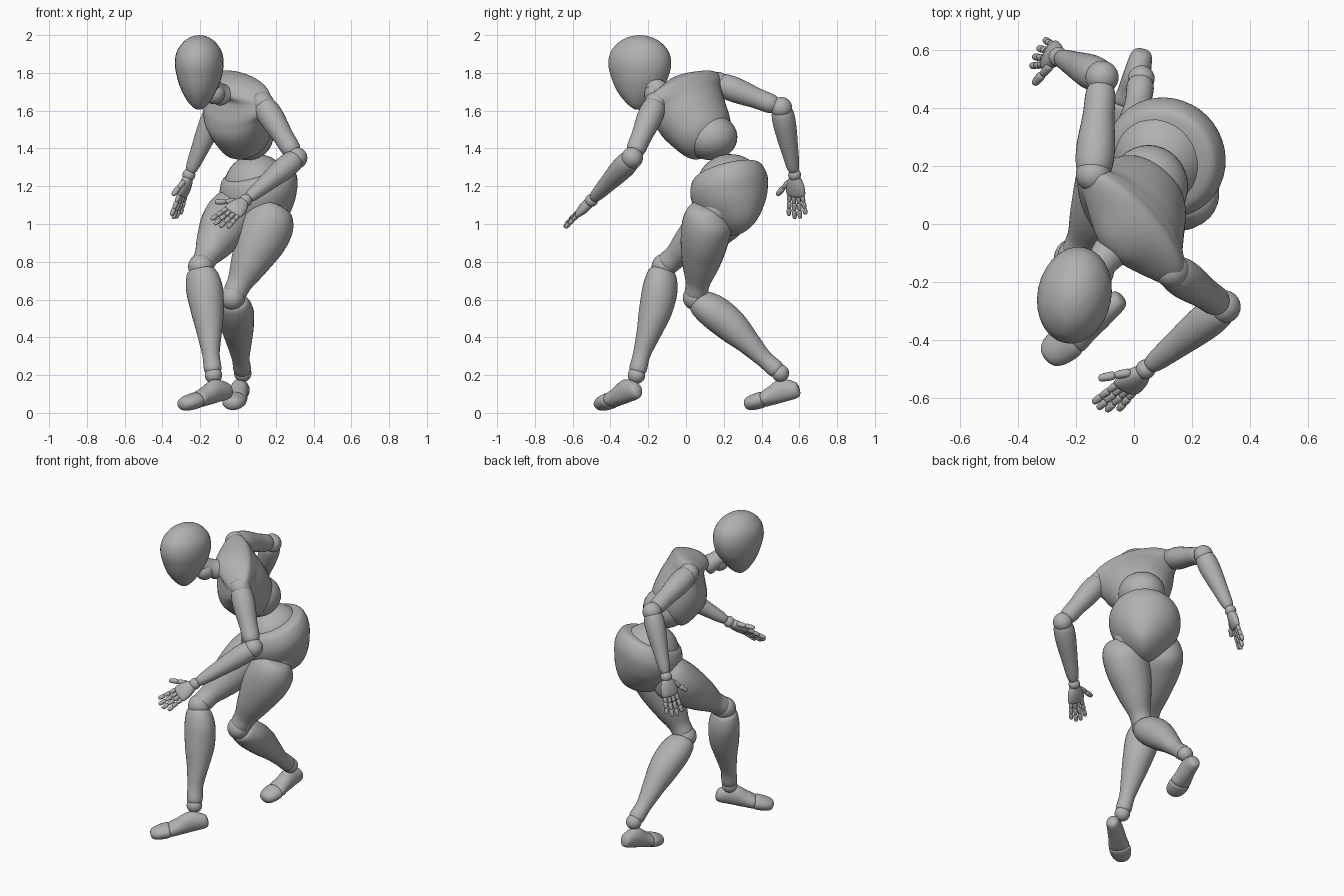
import bpy, bmesh, math
from mathutils import Vector, Matrix

default_cube = bpy.data.objects.get("Cube")
if default_cube:
    bpy.data.objects.remove(default_cube, do_unlink=True)

grey = bpy.data.materials.new("mannequin_grey")
grey.use_nodes = True
colour = (0.44, 0.44, 0.44, 1)
grey.diffuse_color = colour
grey.node_tree.nodes["Principled BSDF"].inputs["Base Color"].default_value = colour


def finish(name, bm):
    bmesh.ops.recalc_face_normals(bm, faces=bm.faces)
    mesh = bpy.data.meshes.new(name)
    bm.to_mesh(mesh)
    bm.free()
    mesh.materials.append(grey)
    for polygon in mesh.polygons:
        polygon.use_smooth = True
    part = bpy.data.objects.new(name, mesh)
    bpy.context.collection.objects.link(part)
    return part


def spline(previous, start, end, after, t):
    return (start + 0.5 * t * (end - previous + t * (2 * previous - 5 * start + 4 * end - after
            + t * (3 * (start - end) + after - previous))))


def loft(name, start, end, front, rings, sides=28, steps=7):
    """Smooth body along start-end; rings hold (fraction, half width, half depth, forward shift)."""
    start, end, front = Vector(start), Vector(end), Vector(front)
    along = end - start
    axis = along.normalized()
    front = (front - axis * front.dot(axis)).normalized()
    side = front.cross(axis)
    # Squared radii are interpolated so that the ends close round
    keys = [(f, w * w, d * d, shift) for f, w, d, shift in rings]
    keys = [keys[0]] + keys + [keys[-1]]
    samples = []
    for k in range(len(keys) - 3):
        last = k == len(keys) - 4
        for step in range(steps + last):
            samples.append([spline(*values, step / steps) for values in zip(*keys[k:k + 4])])
    bm = bmesh.new()
    loops = []
    for fraction, width, depth, shift in samples:
        width, depth = (math.sqrt(max(value, 1e-7)) for value in (width, depth))
        centre = start + along * fraction + front * shift
        loops.append([bm.verts.new(centre + side * width * math.cos(a) + front * depth * math.sin(a))
                      for a in (math.tau * i / sides for i in range(sides))])
    for low, high in zip(loops, loops[1:]):
        for i in range(sides):
            j = (i + 1) % sides
            bm.faces.new((low[i], low[j], high[j], high[i]))
    bm.faces.new(loops[0])
    bm.faces.new(loops[-1])
    return finish(name, bm)


def ball(name, centre, radii):
    bm = bmesh.new()
    bmesh.ops.create_uvsphere(bm, u_segments=32, v_segments=20, radius=1)
    if not isinstance(radii, tuple):
        radii = (radii,) * 3
    bm.transform(Matrix.Translation(centre) @ Matrix.Diagonal((*radii, 1)))
    return finish(name, bm)


# Body profiles shared by both sides
THIGH = [(-.02, 0, 0, 0), (.02, .09, .085, .015), (.16, .134, .13, 0), (.35, .136, .128, 0),
         (.6, .105, .104, 0), (.82, .07, .067, 0), (.96, .06, .06, 0), (1.04, 0, 0, 0)]
SHIN = [(.02, 0, 0, 0), (.05, .08, .068, 0), (.2, .1, .09, -.01), (.4, .088, .088, -.015),
        (.6, .068, .066, -.01), (.8, .047, .047, 0), (.95, .046, .046, 0), (1, 0, 0, 0)]
UPPER_ARM = [(-.03, 0, 0, 0), (.04, .058, .058, 0), (.25, .067, .067, 0), (.6, .055, .055, 0),
             (.85, .05, .05, 0), (.97, 0, 0, 0)]
FOREARM = [(0, 0, 0, 0), (.05, .056, .054, 0), (.24, .062, .06, 0), (.6, .048, .046, 0),
           (.9, .033, .031, 0), (.97, 0, 0, 0)]
FOOT = [(0, 0, 0, 0), (.06, .036, .044, 0), (.28, .047, .062, .016), (.5, .054, .05, .006),
        (.65, .06, .04, 0), (.69, 0, 0, 0)]
TOES = [(.64, 0, 0, 0), (.68, .062, .042, 0), (.84, .06, .041, 0), (.95, .044, .032, 0),
        (1, 0, 0, 0)]
PALM = [(0, 0, 0, 0), (.12, .03, .026, 0), (.5, .051, .028, 0), (.88, .053, .02, 0), (1, 0, 0, 0)]
PELVIS_CENTRE = Vector((.12, .235, 1.07))


def leg(side, hip, knee, ankle, heel, toe, knee_front):
    ball(side + "_hip_ball", Vector(hip).lerp(PELVIS_CENTRE, .4), .095)
    loft(side + "_thigh", hip, knee, knee_front, THIGH)
    ball(side + "_knee", knee, .067)
    loft(side + "_shin", knee, ankle, knee_front, SHIN)
    ball(side + "_ankle", ankle, .046)
    loft(side + "_foot", heel, toe, (0, 0, 1), FOOT)
    loft(side + "_toes", heel, toe, (0, 0, 1), TOES)


def digit(name, base, tip, normal, radius, joints):
    """Chain of rounded finger bones."""
    for j in range(joints):
        profile = [(-.06, 0, 0, 0), (.15, radius, radius, 0),
                   (.85, radius * .88, radius * .88, 0), (1.06, 0, 0, 0)]
        loft(f"{name}_bone_{j + 1}", base.lerp(tip, j / joints), base.lerp(tip, (j + 1) / joints),
             normal, profile, sides=12, steps=4)


def arm(side, shoulder, elbow, wrist, fingertip, thumb_side):
    front = (-.7, -.7, 0)
    ball(side + "_shoulder", shoulder, .06)
    loft(side + "_upper_arm", shoulder, elbow, front, UPPER_ARM)
    ball(side + "_elbow", elbow, .057)
    loft(side + "_forearm", elbow, wrist, front, FOREARM)
    ball(side + "_wrist", wrist, .034)
    # Hand: palm, four fanned fingers and a thumb
    wrist, across = Vector(wrist), Vector(thumb_side)
    reach = (Vector(fingertip) - wrist).normalized()
    across = (across - reach * across.dot(reach)).normalized()
    normal = reach.cross(across)
    loft(side + "_palm", wrist, wrist + reach * .125, normal, PALM)
    for i, length in enumerate((.115, .13, .125, .1)):
        offset = across * (1.5 - i)
        base = wrist + reach * .115 + offset * .025
        digit(f"{side}_finger_{i + 1}", base, base + reach * length + offset * .008,
              normal, .0125, joints=3)
    digit(side + "_thumb", wrist + reach * .04 + across * .035,
          wrist + reach * .12 + across * .11, normal, .015, joints=2)


# Head and neck
loft("head", (-.205, -.245, 1.605), (-.205, -.245, 2), (-.2, -1, 0),
     [(0, 0, 0, .015), (.04, .034, .037, .012), (.13, .064, .076, .01), (.26, .092, .117, .006),
      (.42, .115, .15, 0), (.6, .127, .168, 0), (.76, .12, .158, 0), (.9, .086, .114, 0),
      (1, 0, 0, 0)])
ball("neck_ball", (-.125, -.165, 1.69), .056)
loft("neck", (-.07, -.08, 1.67), (-.18, -.22, 1.76), (-.7, -.7, 0),
     [(0, 0, 0, 0), (.1, .06, .058, 0), (.4, .053, .05, 0), (.8, .05, .05, 0), (1, 0, 0, 0)])

# Torso: rib shell leaning forward, rounded midriff, belly dome and hips
loft("chest", (.05, .14, 1.4), (-.1, -.1, 1.72), (-.7, -.37, -.6),
     [(.0, 0, 0, 0), (.05, .125, .11, 0), (.2, .17, .148, -.014), (.45, .207, .165, -.024),
      (.62, .232, .15, -.046), (.73, .262, .127, -.072), (.83, .24, .105, -.092),
      (.93, .13, .085, -.07), (1.01, 0, 0, -.05)],
     sides=40)
ball("midriff", (.05, .13, 1.46), (.136, .142, .122))
ball("belly_dome", (.1, .235, 1.195), (.175, .18, .175))
loft("pelvis", (.165, .285, .95), (.075, .195, 1.29), (-.7, -.7, 0),
     [(0, 0, 0, 0), (.08, .07, .1, 0), (.27, .14, .16, 0), (.47, .19, .195, 0),
      (.68, .212, .21, -.01), (.85, .202, .2, -.018), (.95, .17, .17, -.022), (.99, 0, 0, -.02)],
     sides=40)

# Limbs
leg("left", (.207, .125, 1.09), (-.03, .05, .61), (.025, .5, .21),
    (.03, .6, .13), (-.035, .31, .042), (-.3, -.65, -.7))
leg("right", (0, .27, 1.11), (-.197, -.115, .775), (-.13, -.262, .2),
    (-.04, -.25, .125), (-.305, -.465, .04), (-.5, -.8, 0))
arm("left", (.13, -.16, 1.64), (.31, -.285, 1.35), (.04, -.5, 1.125),
    (-.1, -.63, 1), (-.9, 0, .15))
arm("right", (-.14, .17, 1.745), (-.11, .505, 1.615), (-.26, .575, 1.26),
    (-.335, .59, 1.03), (-.45, -.9, 0))
